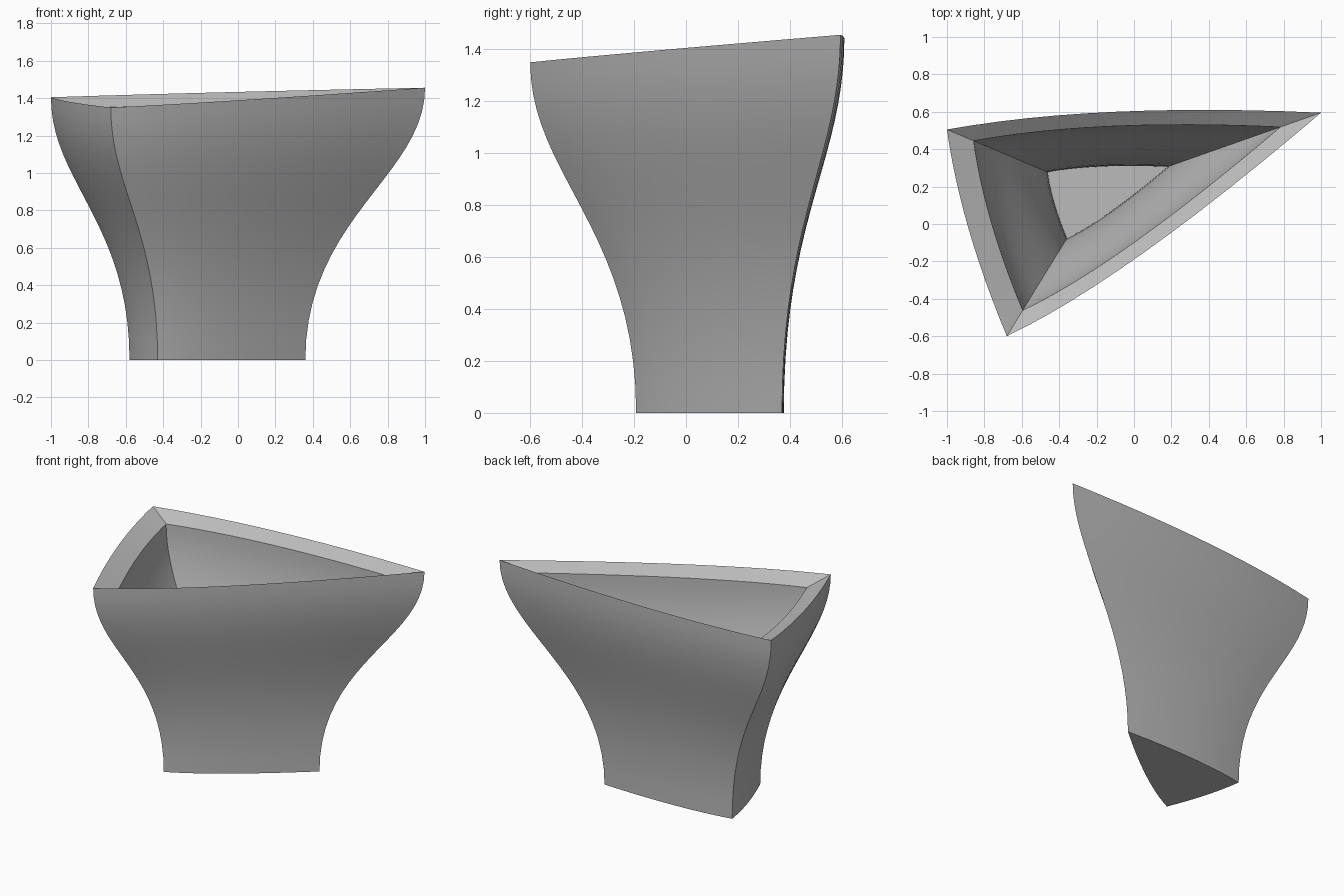
import bpy
import bmesh
from math import radians
from mathutils import Vector

if "Cube" in bpy.data.objects:
    bpy.data.objects.remove(bpy.data.objects["Cube"], do_unlink=True)

SIDE_STEPS = 12      # segments along each bowed side
LEVELS = 20          # rings up each wall
CENTRE = Vector((-0.2075, 0.17))


def bezier(points, u):
    """Point on a Bezier curve of any degree."""
    while len(points) > 1:
        points = [a.lerp(b, u) for a, b in zip(points, points[1:])]
    return points[0]


# Rim outline: three sharp corners joined by bowed sides
corners = [Vector(p) for p in ((-0.68, -0.6), (1.0, 0.595), (-1.0, 0.505))]
bows = [Vector(p) for p in ((-0.05, -0.30), (-0.2, 0.65), (-0.93, 0.0))]
outline = [bezier([corners[i], bows[i], corners[(i + 1) % 3]], s / SIDE_STEPS)
           for i in range(3) for s in range(SIDE_STEPS)]

# S-shaped wall profile: x is the flare, y is the height, both from 0 to 1
profile_handles = [Vector(p) for p in ((0, 0), (0, 0.52), (1, 0.68), (1, 1))]
profile = [bezier(profile_handles, k / LEVELS) for k in range(LEVELS + 1)]


def rim_height(p):
    """Slightly tilted plane of the rim."""
    return 1.3996 + 0.023 * p.x + 0.0564 * p.y


def add_wall(bm, low_scale, high_scale, floor, drop):
    """Stack scaled copies of the outline from the floor to the rim."""
    rings = []
    for step in profile:
        scale = low_scale + (high_scale - low_scale) * step.x
        ring = []
        for p in outline:
            xy = CENTRE.lerp(p, scale)
            z = floor + (rim_height(p) - drop - floor) * step.y
            ring.append(bm.verts.new((xy.x, xy.y, z)))
        rings.append(ring)
    return rings


bm = bmesh.new()
outer = add_wall(bm, 0.47, 1.0, 0.0, 0.0)
inner = add_wall(bm, 0.32, 0.82, 0.06, 0.06)

# Outer wall, inward-sloping rim and inner wall as one continuous skin
rings = outer + inner[::-1]
n = len(outline)
for low, high in zip(rings, rings[1:]):
    for i in range(n):
        j = (i + 1) % n
        bm.faces.new((low[i], low[j], high[j], high[i]))
bm.faces.new(outer[0][::-1])   # underside
bm.faces.new(inner[0])         # inside floor
bmesh.ops.recalc_face_normals(bm, faces=bm.faces)

mesh = bpy.data.meshes.new("planter_body")
bm.to_mesh(mesh)
bm.free()
planter = bpy.data.objects.new("planter_body", mesh)
bpy.context.collection.objects.link(planter)

# Plain grey finish
grey = bpy.data.materials.new("grey")
grey.use_nodes = True
colour = (0.5, 0.5, 0.5, 1.0)
grey.diffuse_color = colour
grey.node_tree.nodes["Principled BSDF"].inputs["Base Color"].default_value = colour
mesh.materials.append(grey)

# Smooth walls, crisp corners and rim
bpy.ops.object.select_all(action="DESELECT")
planter.select_set(True)
bpy.context.view_layer.objects.active = planter
bpy.ops.object.shade_smooth_by_angle(angle=radians(25))
